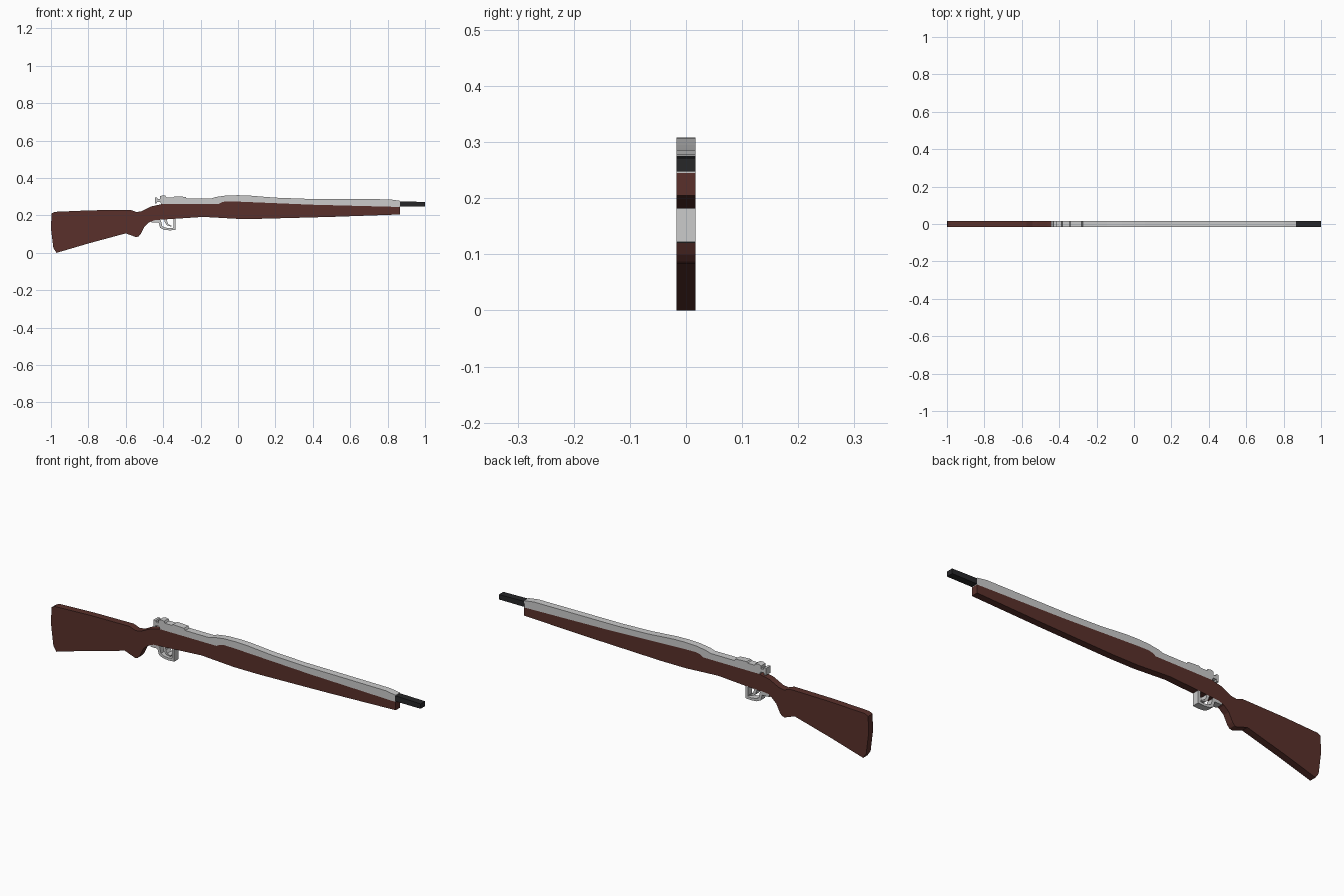
import bpy, bmesh

HALF = 0.017  # half thickness of the flat cut-out model


def material(name, rgb):
    m = bpy.data.materials.new(name)
    m.diffuse_color = (*rgb, 1)
    return m


def slab(name, profile, mat=None, half=HALF):
    """Extrude an x-z outline symmetrically through y."""
    bm = bmesh.new()
    face = bm.faces.new([bm.verts.new((x, -half, z)) for x, z in profile])
    ext = bmesh.ops.extrude_face_region(bm, geom=[face])
    verts = [v for v in ext["geom"] if isinstance(v, bmesh.types.BMVert)]
    bmesh.ops.translate(bm, verts=verts, vec=(0, 2 * half, 0))
    bmesh.ops.recalc_face_normals(bm, faces=bm.faces)
    me = bpy.data.meshes.new(name)
    bm.to_mesh(me)
    bm.free()
    ob = bpy.data.objects.new(name, me)
    bpy.context.collection.objects.link(ob)
    if mat:
        me.materials.append(mat)
    return ob


wood = material("dark_wood", (0.1, 0.03, 0.024))
black = material("black_metal", (0.02, 0.02, 0.022))

# Seam shared by the wooden stock and the metal above it, back to front
seam = [(-0.41, 0.26), (-0.104, 0.26), (-0.088, 0.27), (-0.065, 0.275),
        (-0.01, 0.274), (0.4, 0.257), (0.865, 0.245)]

# Wooden stock: butt and wrist, seam, then underside and grip
slab("stock",
     [(-1, 0.13), (-0.997, 0.21), (-0.98, 0.219), (-0.79, 0.227), (-0.575, 0.23),
      (-0.543, 0.218), (-0.515, 0.222), (-0.463, 0.248)] + seam +
     [(0.865, 0.205), (0.5, 0.192), (0.125, 0.182), (-0.01, 0.182), (-0.185, 0.192),
      (-0.335, 0.182), (-0.445, 0.175), (-0.475, 0.163), (-0.5, 0.14), (-0.52, 0.1),
      (-0.532, 0.087), (-0.545, 0.084), (-0.6, 0.104), (-0.8, 0.05), (-0.97, 0.0),
      (-0.987, 0.025)], wood)

# Metal upper: rear knob, receiver steps and tapering top cover
slab("metal_upper",
     [(-0.415, 0.272), (-0.433, 0.272), (-0.435, 0.263), (-0.445, 0.263),
      (-0.445, 0.297), (-0.433, 0.297), (-0.43, 0.288), (-0.418, 0.288),
      (-0.418, 0.302), (-0.405, 0.307), (-0.388, 0.305), (-0.383, 0.296),
      (-0.345, 0.296), (-0.34, 0.302), (-0.28, 0.299), (-0.274, 0.29),
      (-0.145, 0.29), (-0.12, 0.298), (-0.065, 0.306), (0, 0.308), (0.06, 0.306),
      (0.195, 0.295), (0.355, 0.289), (0.81, 0.286), (0.865, 0.278)] + seam[::-1])

# Dark front tip
slab("front_tip", [(0.86, 0.248), (1, 0.248), (1, 0.272), (0.86, 0.275)], black)

# Guard loop: outer edge, then inner edge back again
slab("guard",
     [(-0.462, 0.175), (-0.462, 0.161), (-0.424, 0.161), (-0.416, 0.133),
      (-0.395, 0.123), (-0.365, 0.12), (-0.333, 0.122), (-0.333, 0.184),
      (-0.346, 0.184), (-0.346, 0.134), (-0.365, 0.132), (-0.39, 0.135),
      (-0.405, 0.143), (-0.412, 0.172), (-0.42, 0.18)])

# Curved lever inside the guard
slab("lever",
     [(-0.396, 0.181), (-0.39, 0.16), (-0.378, 0.146), (-0.355, 0.14),
      (-0.355, 0.145), (-0.371, 0.152), (-0.378, 0.164), (-0.38, 0.181)])
